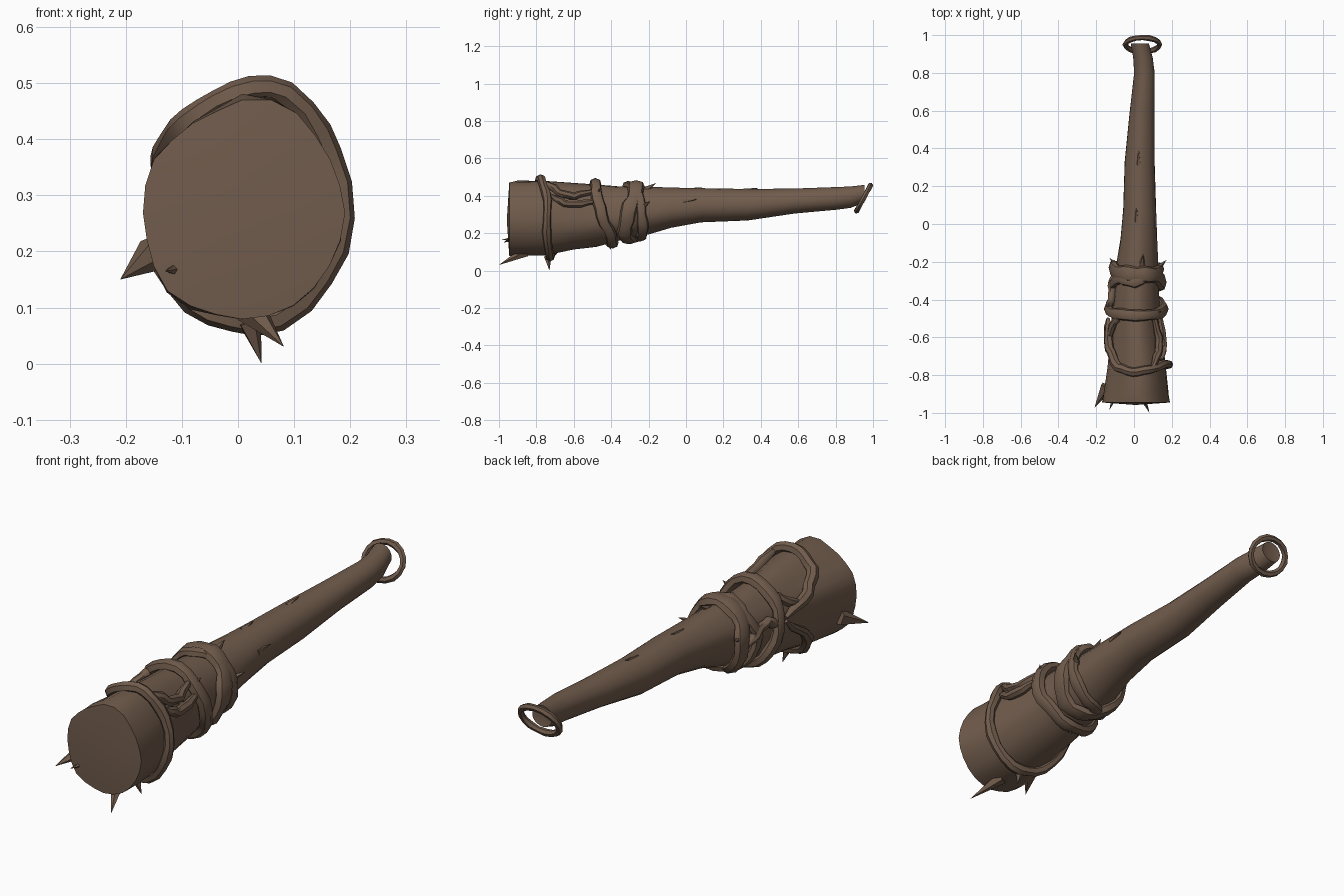
import bpy, bmesh, math, random
from mathutils import Vector

if "Cube" in bpy.data.objects:
    bpy.data.objects.remove(bpy.data.objects["Cube"])

random.seed(4)
bark = bpy.data.materials.new("brown bark")
bark.diffuse_color = (0.165, 0.107, 0.073, 1)
bark.use_nodes = True
bark.node_tree.nodes["Principled BSDF"].inputs["Base Color"].default_value = bark.diffuse_color

# Body stations: y, x min, x max, z min, z max
STATIONS = [
    (-0.945, -0.175, 0.190, 0.078, 0.460), (-0.90, -0.175, 0.190, 0.075, 0.465),
    (-0.75, -0.150, 0.175, 0.080, 0.465), (-0.60, -0.135, 0.155, 0.110, 0.455),
    (-0.48, -0.130, 0.145, 0.130, 0.450), (-0.35, -0.110, 0.135, 0.165, 0.445),
    (-0.20, -0.095, 0.130, 0.195, 0.445), (-0.08, -0.075, 0.125, 0.230, 0.442),
    (0.08, -0.058, 0.118, 0.258, 0.440), (0.33, -0.050, 0.110, 0.268, 0.436),
    (0.58, -0.025, 0.110, 0.305, 0.438), (0.80, 0.000, 0.110, 0.325, 0.446),
    (0.88, -0.005, 0.100, 0.335, 0.449), (0.955, -0.018, 0.080, 0.365, 0.458)]
SIDES = 24


def section(y):
    """Interpolated x min, x max, z min, z max at y."""
    for a, b in zip(STATIONS, STATIONS[1:]):
        if y <= b[0]:
            t = max(0, (y - a[0]) / (b[0] - a[0]))
            return [a[i] + (b[i] - a[i]) * t for i in range(1, 5)]
    return STATIONS[-1][1:]


def on_body(y, deg, lift=0.0):
    """Point on the bark at length y and angle round it (0 = +x, 90 = top)."""
    x0, x1, z0, z1 = section(y)
    a = math.radians(deg)
    head = min(1, max(0, (-0.1 - y) / 0.6))
    # lumpy head with a raised corner at the upper right
    k = 1 + head * (0.10 * max(0, math.cos(a - 1.15)) ** 10
                    + 0.02 * math.sin(5 * a + 1) - 0.03 * max(0, math.cos(a - 2.3)) ** 8)
    c, s = math.cos(a), math.sin(a)
    return Vector(((x0 + x1) / 2 + c * ((x1 - x0) / 2 * k + lift), y,
                   (z0 + z1) / 2 + s * ((z1 - z0) / 2 * k + lift)))


def finish(name, bm, angle=50):
    bmesh.ops.recalc_face_normals(bm, faces=bm.faces)
    me = bpy.data.meshes.new(name)
    bm.to_mesh(me)
    bm.free()
    me.materials.append(bark)
    me.shade_smooth()
    me.set_sharp_from_angle(angle=math.radians(angle))
    ob = bpy.data.objects.new(name, me)
    bpy.context.collection.objects.link(ob)
    return ob


def skin(bm, rings, closed=False):
    n = len(rings[0])
    pairs = list(zip(rings, rings[1:])) + ([(rings[-1], rings[0])] if closed else [])
    for r, q in pairs:
        for i in range(n):
            j = (i + 1) % n
            bm.faces.new((r[i], r[j], q[j], q[i]))


def tube(name, pts, radii, out, closed=False, sides=7, widen=1.0):
    """Sweep a round section; 'out' gives the outward direction at each point."""
    bm = bmesh.new()
    rings, n = [], len(pts)
    for i, p in enumerate(pts):
        a = pts[(i - 1) % n] if closed else pts[max(i - 1, 0)]
        b = pts[(i + 1) % n] if closed else pts[min(i + 1, n - 1)]
        t = (b - a).normalized()
        u = out[i] - t * out[i].dot(t)
        u.normalize()
        v = t.cross(u)
        rings.append([bm.verts.new(p + radii[i] * (u * math.cos(k * math.tau / sides)
                      + v * widen * math.sin(k * math.tau / sides))) for k in range(sides)])
    skin(bm, rings, closed)
    if not closed:
        bm.faces.new(rings[0])
        bm.faces.new(rings[-1])
    return finish(name, bm)


def vine(name, path, r, closed=False, widen=1.0, tip=0.35):
    """Vine hugging the bark through (y, degrees) points, smoothed between them."""
    if closed:
        path = path + [(path[0][0], path[0][1] + (360 if path[-1][1] > path[0][1] else -360))]
    fine = []
    for (y0, a0), (y1, a1) in zip(path, path[1:]):
        m = max(3, int(abs(a1 - a0) / 15))
        for s in range(m):
            t = s / m
            e = t * t * (3 - 2 * t)
            fine.append((y0 + (y1 - y0) * e, a0 + (a1 - a0) * t))
    if not closed:
        fine.append(path[-1])
    n = len(fine)
    radii = [r * random.uniform(0.85, 1.12) *
             (1 if closed or 2 <= i < n - 2 else tip + 0.3 * (0 < i < n - 1)) for i in range(n)]
    pts = [on_body(y, a, r * 0.45) for y, a in fine]
    out = [on_body(y, a, 1) - on_body(y, a) for y, a in fine]
    return tube(name, pts, radii, out, closed, widen=widen)


def spike(name, base, tip, r):
    """Thorn: a five-sided cone from base to tip."""
    bm = bmesh.new()
    base, tip = Vector(base), Vector(tip)
    d = (tip - base).normalized()
    u = d.orthogonal().normalized()
    v = d.cross(u)
    ring = [bm.verts.new(base + r * (u * math.cos(k * math.tau / 5) + v * math.sin(k * math.tau / 5)))
            for k in range(5)]
    top = bm.verts.new(tip)
    bm.faces.new(ring)
    for k in range(5):
        bm.faces.new((ring[k], ring[(k + 1) % 5], top))
    finish(name, bm)


# Club body, with bark grooves on the head that fade along the handle
bm = bmesh.new()
groove = [random.uniform(-0.011, 0.005) for _ in range(SIDES)]
rings = []
for st in STATIONS:
    y = st[0]
    g = min(1, max(0.1, (0.1 - y) / 0.6)) * (0.4 if y < -0.92 else 1)
    rings.append([bm.verts.new(on_body(y, i * 360 / SIDES,
                  g * (groove[i] + random.uniform(-0.004, 0.003)))) for i in range(SIDES)])
skin(bm, rings)
for ring, y in ((rings[0], -0.958), (rings[-1], 0.945)):
    x0, x1, z0, z1 = section(ring[0].co.y)
    pole = bm.verts.new(((x0 + x1) / 2, y, (z0 + z1) / 2))
    for i in range(SIDES):
        bm.faces.new((ring[i], ring[(i + 1) % SIDES], pole))
finish("club_body", bm)

# Vines wound round the head
vine("front_vine", [(-0.50, 165), (-0.66, 150), (-0.76, 125), (-0.785, 95), (-0.77, 68), (-0.74, 30),
                    (-0.745, -20), (-0.73, -70), (-0.72, -110), (-0.66, -150), (-0.50, -190)], 0.024)
vine("top_side_vine", [(-0.77, 68), (-0.68, 45), (-0.60, 38), (-0.48, 52)], 0.021)
vine("right_side_vine", [(-0.72, 40), (-0.65, 25), (-0.56, 24), (-0.47, 30)], 0.020)
vine("left_side_vine", [(-0.68, 150), (-0.60, 158), (-0.52, 140), (-0.46, 120)], 0.020)
vine("middle_vine", [(-0.485, 90), (-0.48, 45), (-0.45, 0), (-0.40, -45), (-0.39, -90),
                     (-0.41, -135), (-0.45, -180), (-0.475, -225)], 0.026, True, 1.15)
vine("rear_vine", [(-0.265, 90), (-0.27, 45), (-0.31, 0), (-0.33, -45), (-0.30, -90),
                   (-0.24, -135), (-0.23, -180), (-0.26, -225)], 0.026, True, 1.6)
vine("rear_cross_vine", [(-0.31, 95), (-0.26, 50), (-0.24, 10), (-0.23, -40), (-0.24, -85),
                         (-0.31, -130), (-0.33, -180), (-0.29, -225)], 0.022, True, 1.3)
vine("bridge_vine", [(-0.47, -185), (-0.40, -200), (-0.33, -190), (-0.27, -170)], 0.022)

# Thorns: base, tip, radius
THORNS = [((-0.145, -0.86, 0.20), (-0.21, -0.975, 0.15), 0.035),
          ((0.02, -0.86, 0.10), (0.082, -1.0, 0.03), 0.030),
          ((-0.10, -0.90, 0.17), (-0.13, -0.985, 0.165), 0.018),
          ((0.02, -0.74, 0.075), (0.042, -0.73, 0.0), 0.022),
          ((0.00, -0.42, 0.15), (0.02, -0.40, 0.112), 0.020),
          ((-0.08, -0.23, 0.33), (-0.13, -0.18, 0.35), 0.022),
          ((0.12, -0.24, 0.34), (0.172, -0.19, 0.37), 0.022),
          ((0.03, -0.26, 0.19), (0.05, -0.21, 0.168), 0.020),
          ((0.04, -0.22, 0.43), (0.05, -0.16, 0.468), 0.020),
          ((0.11, -0.48, 0.40), (0.145, -0.46, 0.44), 0.018)]
for i, (b, t, r) in enumerate(THORNS):
    spike(f"thorn_{i + 1}", b, t, r)

# Knots on the handle
for i, (y, a) in enumerate([(0.06, 100), (0.36, 95), (0.03, 20)]):
    spike(f"knot_{i + 1}", on_body(y - 0.05, a, -0.012), on_body(y + 0.03, a, 0.006), 0.016)

# Tilted ring at the handle end
centre = Vector((0.045, 0.95, 0.388))
dirs = [Vector((0.091 * math.cos(t), 0.037 * math.sin(t), 0.068 * math.sin(t)))
        for t in (k * math.tau / 16 for k in range(16))]
tube("handle_ring", [centre + d for d in dirs],
     [0.0145 * random.uniform(0.9, 1.1) for _ in dirs], dirs, True, 6)
